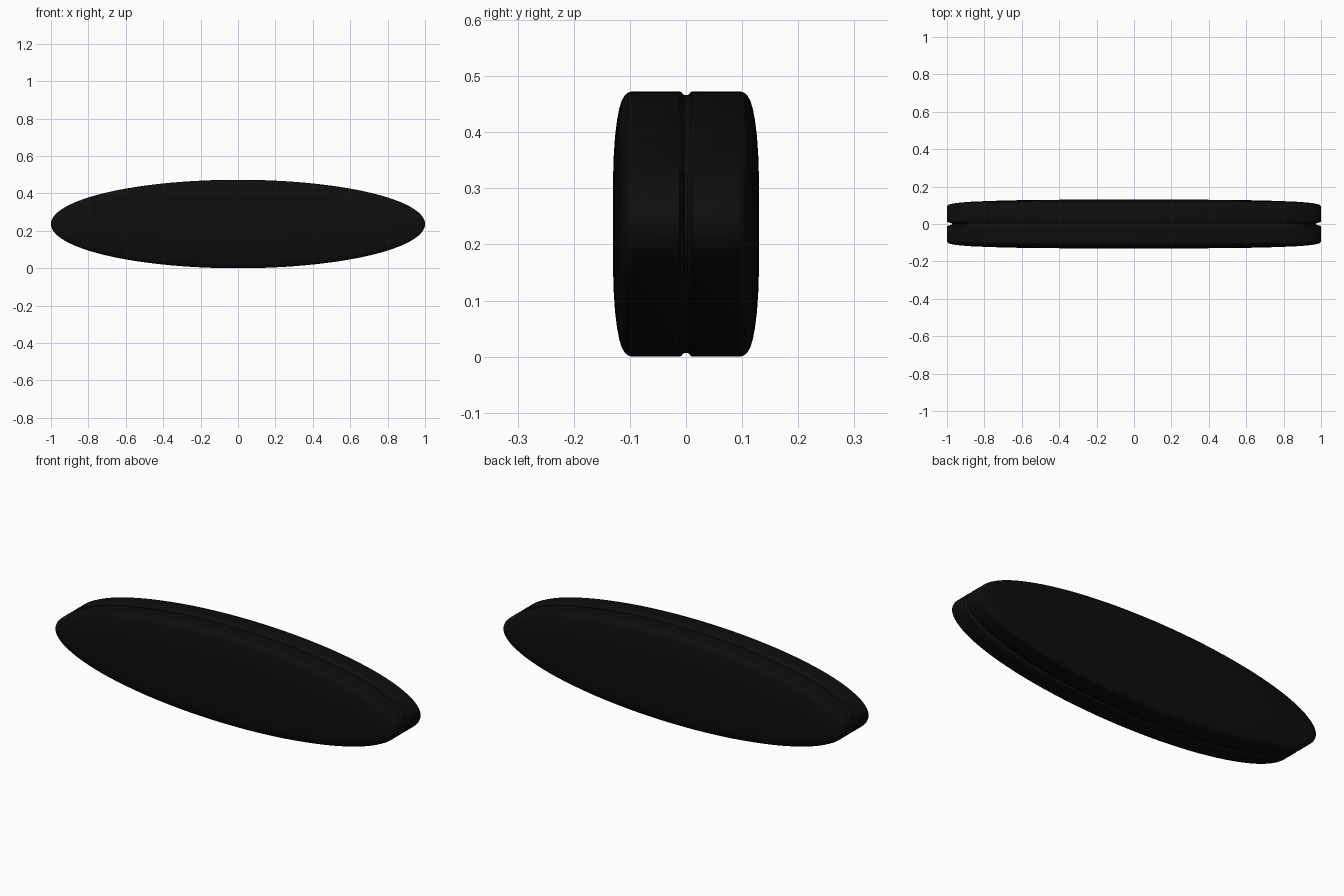
import bpy, bmesh, math

if "Cube" in bpy.data.objects:
    bpy.data.objects.remove(bpy.data.objects["Cube"])

SEGS = 128
HALF_X, HALF_Z = 1.0, 0.2365

# Half profile: (fraction of the outer ellipse, distance from the middle plane)
half = [(0.972, 0.0), (0.973, 0.003), (0.980, 0.006), (0.993, 0.008), (1.0, 0.012),
        (1.0, 0.05), (1.0, 0.093), (0.997, 0.099), (0.987, 0.105), (0.965, 0.110),
        (0.93, 0.1145), (0.87, 0.119), (0.78, 0.1230), (0.66, 0.1265), (0.5, 0.129),
        (0.3, 0.1303), (0.12, 0.1305)]
profile = [(s, -y) for s, y in reversed(half[1:])] + half

# Elliptical case: stacked rings with a seam groove around the middle
bm = bmesh.new()
rings = []
for s, y in profile:
    rings.append([bm.verts.new((HALF_X * s * math.cos(2 * math.pi * i / SEGS), y,
                                HALF_Z * (1 + s * math.sin(2 * math.pi * i / SEGS))))
                  for i in range(SEGS)])
for a, b in zip(rings, rings[1:]):
    for i in range(SEGS):
        j = (i + 1) % SEGS
        bm.faces.new((a[i], a[j], b[j], b[i]))
bm.faces.new(rings[0])
bm.faces.new(rings[-1])
bmesh.ops.recalc_face_normals(bm, faces=bm.faces)
mesh = bpy.data.meshes.new("elliptical_case")
bm.to_mesh(mesh)
bm.free()
case = bpy.data.objects.new("elliptical_case", mesh)
bpy.context.collection.objects.link(case)

# Black finish
black = bpy.data.materials.new("black")
black.diffuse_color = (0.004, 0.004, 0.004, 1)
black.use_nodes = True
black.node_tree.nodes["Principled BSDF"].inputs["Base Color"].default_value = black.diffuse_color
mesh.materials.append(black)

bpy.context.view_layer.objects.active = case
case.select_set(True)
bpy.ops.object.shade_smooth_by_angle(angle=math.radians(40))
